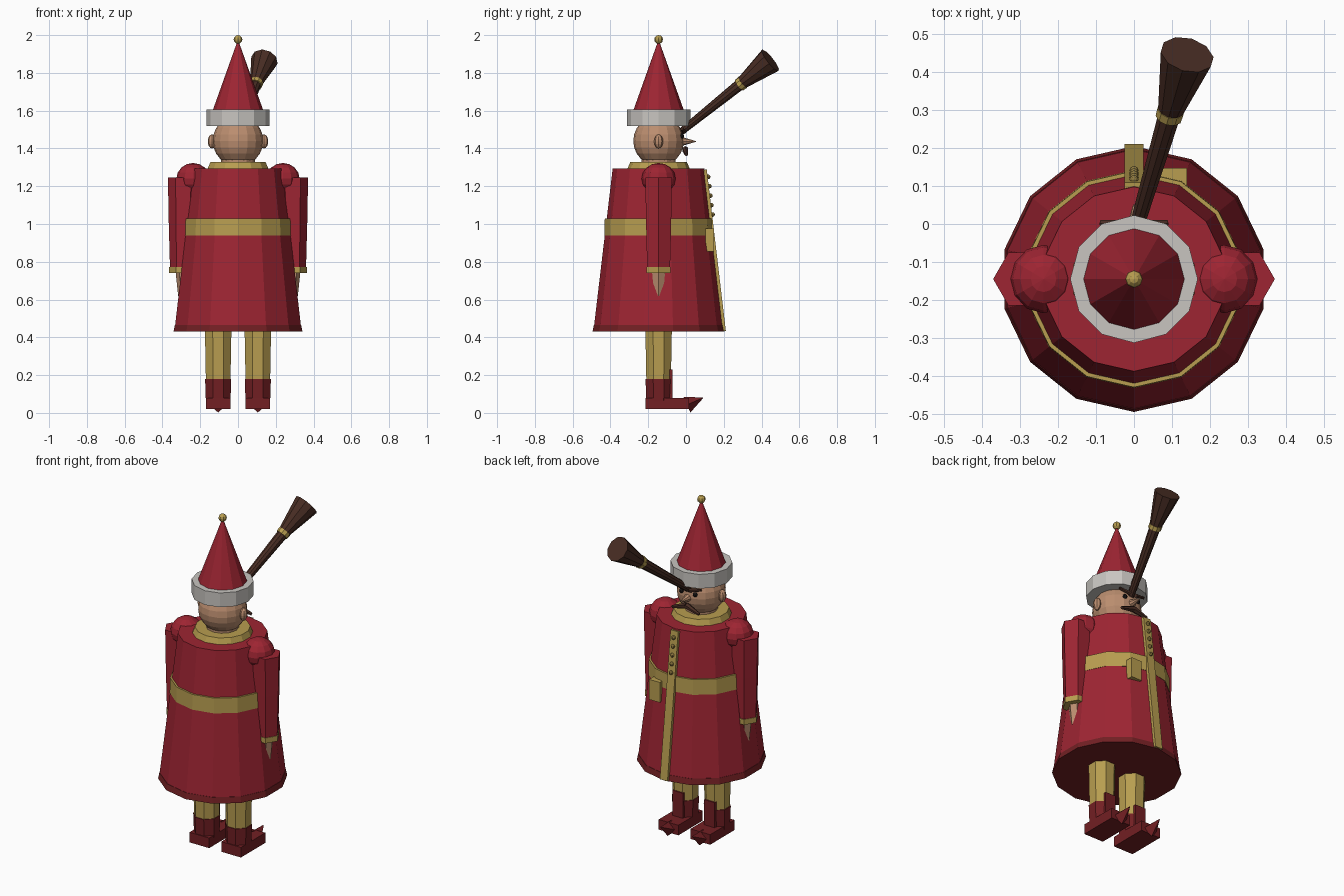
import bpy, bmesh, math
from mathutils import Vector, Matrix

cube = bpy.data.objects.get("Cube")
if cube:
    bpy.data.objects.remove(cube, do_unlink=True)

MID = -0.145  # the body axis along y


def material(name, r, g, b):
    m = bpy.data.materials.new(name)
    m.use_nodes = True
    m.diffuse_color = (r, g, b, 1)
    m.node_tree.nodes["Principled BSDF"].inputs["Base Color"].default_value = (r, g, b, 1)
    return m


RED = material("coat red", 0.34, 0.018, 0.032)
DARK_RED = material("boot red", 0.17, 0.014, 0.017)
GOLD = material("gold", 0.48, 0.34, 0.08)
SKIN = material("skin", 0.5, 0.27, 0.16)
FUR = material("fur white", 0.58, 0.56, 0.53)
BROWN = material("dark brown", 0.065, 0.026, 0.017)
BLACK = material("eye black", 0.01, 0.008, 0.008)
BUTTON = material("button gold", 0.27, 0.19, 0.05)


def finish(name, bm, mat):
    bmesh.ops.recalc_face_normals(bm, faces=bm.faces)
    mesh = bpy.data.meshes.new(name)
    bm.to_mesh(mesh)
    bm.free()
    mesh.materials.append(mat)
    obj = bpy.data.objects.new(name, mesh)
    bpy.context.collection.objects.link(obj)
    return obj


def lathe(name, mat, profile, sides, x=0, y=MID, turn=90, matrix=None):
    """Flat-sided turned part from (radius, height) pairs, capped at both ends."""
    bm = bmesh.new()
    rings = []
    for r, z in profile:
        angles = [math.radians(turn) + math.tau * i / sides for i in range(sides)]
        rings.append([bm.verts.new((r * math.cos(a), r * math.sin(a), z)) for a in angles])
    for low, high in zip(rings, rings[1:]):
        for i in range(sides):
            j = (i + 1) % sides
            bm.faces.new((low[i], low[j], high[j], high[i]))
    bm.faces.new(rings[0])
    bm.faces.new(rings[-1])
    bm.transform(matrix or Matrix.Translation((x, y, 0)))
    return finish(name, bm, mat)


def rod(name, mat, start, end, r0, r1, sides=8):
    """Tapered rod between two points."""
    start, end = Vector(start), Vector(end)
    d = end - start
    m = Matrix.Translation(start) @ d.to_track_quat('Z', 'Y').to_matrix().to_4x4()
    return lathe(name, mat, [(r0, 0), (r1, d.length)], sides, matrix=m)


def ball(name, mat, center, size, u=12, v=8):
    bm = bmesh.new()
    bmesh.ops.create_uvsphere(bm, u_segments=u, v_segments=v, radius=1)
    bm.transform(Matrix.Translation(center) @ Matrix.Diagonal((*size, 1)))
    return finish(name, bm, mat)


def box(name, mat, center, size, tilt=0):
    bm = bmesh.new()
    bmesh.ops.create_cube(bm, size=1)
    bm.transform(Matrix.Translation(center) @ Matrix.Rotation(tilt, 4, 'X')
                 @ Matrix.Diagonal((*size, 1)))
    return finish(name, bm, mat)


# Coat, hem, belt and collar
COAT_LOW, COAT_HIGH = (0.343, 0.45), (0.243, 1.295)
lathe("coat", RED, [COAT_LOW, COAT_HIGH], 14)
lathe("hem", DARK_RED, [(0.35, 0.43), (0.343, 0.465)], 14)
lathe("belt", GOLD, [(0.287, 0.94), (0.285, 1.03)], 14)
lathe("collar", GOLD, [(0.166, 1.29), (0.15, 1.328)], 14)

# Trim down the coat opening, with buttons and a belt pouch
slope = (COAT_LOW[0] - COAT_HIGH[0]) / (COAT_HIGH[1] - COAT_LOW[1])


def coat_y(z):
    return MID + COAT_LOW[0] - slope * (z - COAT_LOW[1])


box("coat_trim", GOLD, (0, coat_y(0.86), 0.86), (0.05, 0.022, 0.86), math.atan(slope))
for i in range(5):
    z = 1.05 + 0.05 * i
    ball(f"button_{i + 1}", BUTTON, (0, coat_y(z) + 0.014, z), (0.012, 0.012, 0.012), 8, 6)
box("belt_pouch", GOLD, (0.105, 0.125, 0.915), (0.07, 0.045, 0.12))

# Head and face
ball("head", SKIN, (0, MID, 1.44), (0.134, 0.134, 0.134), 16, 12)
lathe("neck", SKIN, [(0.09, 1.28), (0.09, 1.36)], 12)
rod("nose", SKIN, (0, -0.03, 1.437), (0, 0.052, 1.437), 0.026, 0.002)

# Hat
lathe("hat_brim", FUR, [(0.168, 1.52), (0.168, 1.605), (0.13, 1.605)], 12)
lathe("hat_cone", RED, [(0.138, 1.59), (0.004, 1.965)], 12)
ball("hat_bobble", GOLD, (0, MID, 1.977), (0.023, 0.023, 0.023), 8, 6)

# Long flared horn with a gold band
base, tip = Vector((0, -0.03, 1.485)), Vector((0.14, 0.446, 1.867))
rod("horn_shaft", BROWN, base, base.lerp(tip, 0.69), 0.019, 0.031, 10)
rod("horn_band", GOLD, base.lerp(tip, 0.655), base.lerp(tip, 0.695), 0.036, 0.037, 10)
rod("horn_bell", BROWN, base.lerp(tip, 0.68), tip, 0.033, 0.072, 10)

for side, s in (("left", 1), ("right", -1)):
    # Face details
    ball(f"{side}_ear", SKIN, (s * 0.138, MID, 1.437), (0.022, 0.024, 0.037), 8, 8)
    ball(f"{side}_eye", BLACK, (s * 0.045, -0.022, 1.465), (0.014, 0.012, 0.014), 8, 6)
    rod(f"{side}_brow", BROWN, (s * 0.018, -0.008, 1.488), (s * 0.085, -0.022, 1.503),
        0.011, 0.008, 6)
    rod(f"{side}_moustache", BROWN, (0, -0.004, 1.395), (s * 0.088, 0.002, 1.368),
        0.018, 0.009, 6)

    # Arms
    ax = s * 0.29
    ball(f"{side}_shoulder", RED, (s * 0.238, MID, 1.24), (0.088, 0.09, 0.083), 12, 8)
    lathe(f"{side}_sleeve", RED, [(0.07, 0.765), (0.077, 1.02), (0.081, 1.245)], 6, ax, turn=0)
    lathe(f"{side}_cuff", GOLD, [(0.074, 0.74), (0.074, 0.772)], 6, ax, turn=0)
    lathe(f"{side}_hand", SKIN, [(0.027, 0.62), (0.04, 0.745)], 6, ax, turn=0)

    # Legs and boots
    lx = s * 0.105
    lathe(f"{side}_leg", GOLD, [(0.07, 0.15), (0.076, 0.45)], 8, lx, turn=22.5)
    lathe(f"{side}_boot", DARK_RED, [(0.07, 0.05), (0.075, 0.18)], 8, lx, turn=22.5)
    box(f"{side}_boot_flap", DARK_RED, (lx, -0.108, 0.155), (0.07, 0.074, 0.15))
    box(f"{side}_foot", DARK_RED, (lx, -0.1, 0.05), (0.13, 0.23, 0.06))
    rod(f"{side}_toe", DARK_RED, (lx, 0.005, 0.043), (lx, 0.09, 0.08), 0.045, 0.002, 4)
